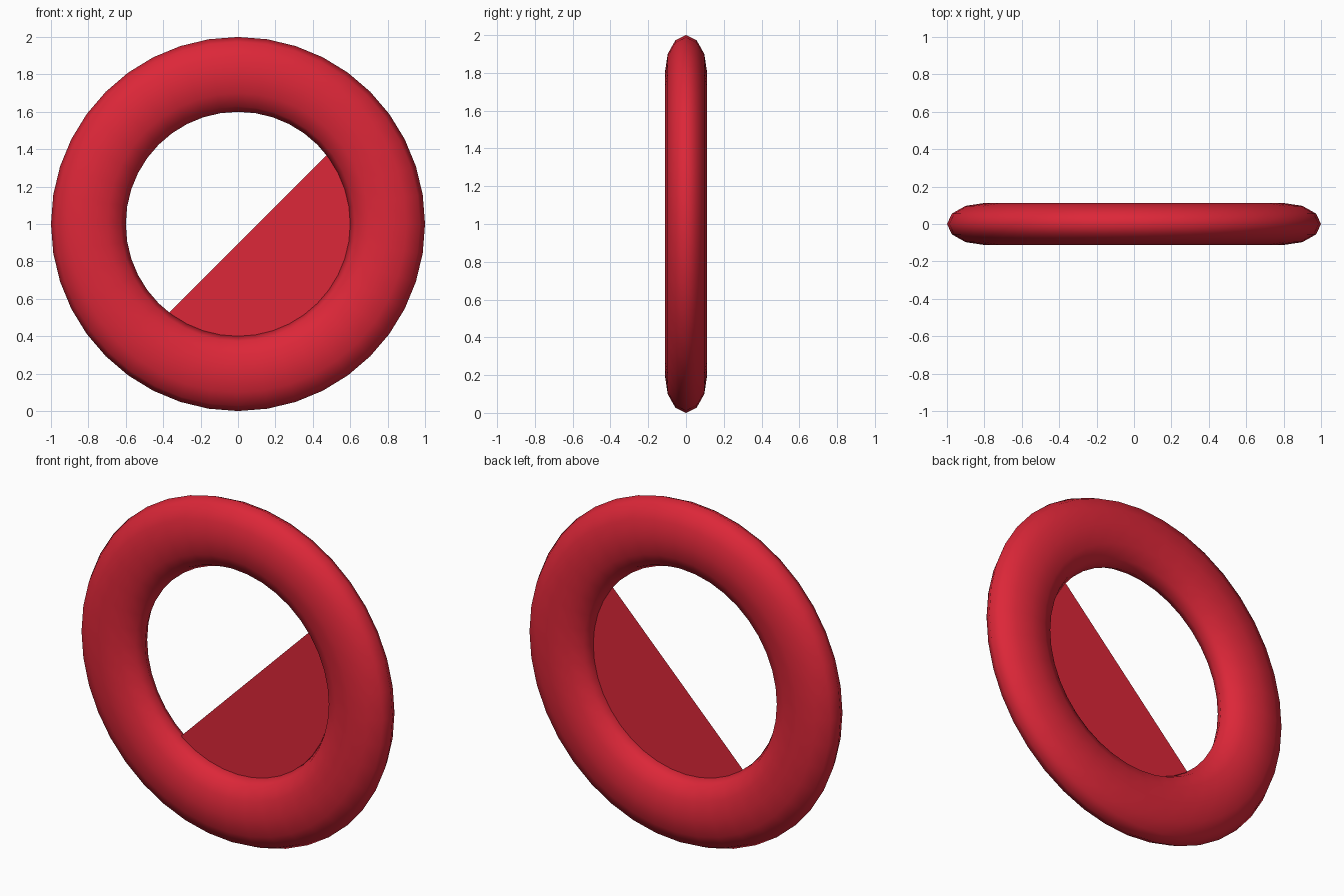
import bpy
import bmesh
from math import cos, sin, pi, asin, radians

if "Cube" in bpy.data.objects:
    bpy.data.objects.remove(bpy.data.objects["Cube"])

red = bpy.data.materials.new("red")
red.diffuse_color = (0.72, 0.02, 0.04, 1)
red.use_nodes = True
red.node_tree.nodes["Principled BSDF"].inputs["Base Color"].default_value = red.diffuse_color

# Outer ring: upright torus, flattened front to back
bpy.ops.mesh.primitive_torus_add(
    major_radius=0.8, minor_radius=0.2, major_segments=40, minor_segments=12,
    location=(0, 0, 1), rotation=(pi / 2, 0, 0))
ring = bpy.context.object
ring.name = "ring"
ring.scale.z = 0.56
bpy.ops.object.transform_apply(location=False, rotation=True, scale=True)
bpy.ops.object.shade_smooth()
ring.data.materials.append(red)

# Flat segment filling the lower right of the hole, cut along a 45 degree chord
RADIUS, CHORD_OFFSET, STEPS = 0.61, 0.074, 32
dip = asin(CHORD_OFFSET / RADIUS)
start, end = radians(-135) + dip, radians(45) - dip
bm = bmesh.new()
rim = []
for i in range(STEPS + 1):
    a = start + (end - start) * i / STEPS
    rim.append(bm.verts.new((RADIUS * cos(a), 0, RADIUS * sin(a))))
bm.faces.new(rim)
mesh = bpy.data.meshes.new("half_panel")
bm.to_mesh(mesh)
bm.free()
panel = bpy.data.objects.new("half_panel", mesh)
panel.location.z = 1
bpy.context.collection.objects.link(panel)
mesh.materials.append(red)
